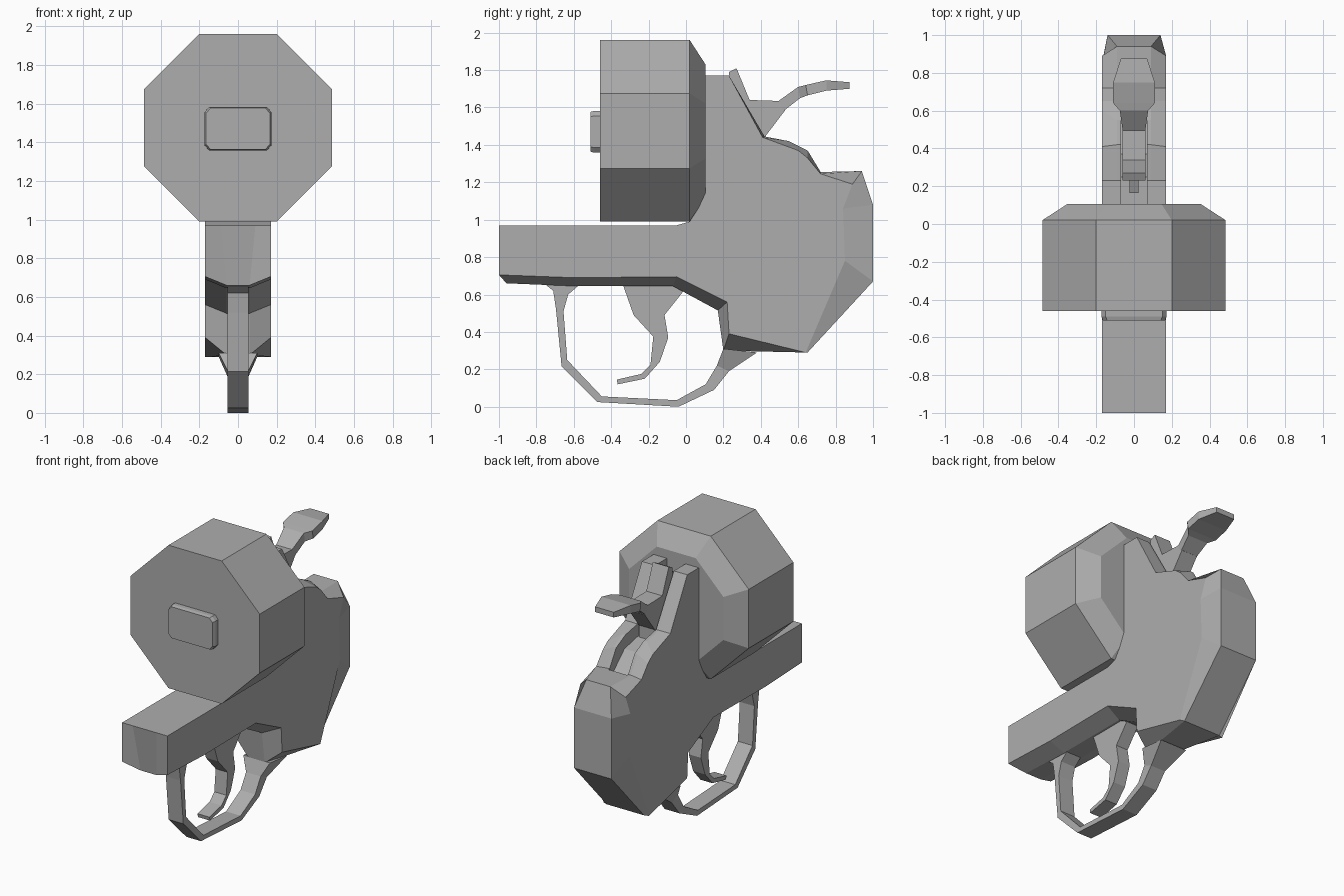
import bpy
import bmesh

cube = bpy.data.objects.get("Cube")
if cube:
    bpy.data.objects.remove(cube)

GREY = (0.42, 0.42, 0.42, 1)
metal = bpy.data.materials.new("plain grey metal")
metal.use_nodes = True
metal.diffuse_color = GREY
metal.node_tree.nodes["Principled BSDF"].inputs["Base Color"].default_value = GREY


def finish(name, bm):
    """Turn a bmesh into a flat shaded grey object."""
    bmesh.ops.recalc_face_normals(bm, faces=bm.faces)
    mesh = bpy.data.meshes.new(name)
    bm.to_mesh(mesh)
    bm.free()
    mesh.materials.append(metal)
    obj = bpy.data.objects.new(name, mesh)
    bpy.context.collection.objects.link(obj)
    return obj


def loft(name, rings):
    """Skin a stack of equal closed rings and cap both ends."""
    bm = bmesh.new()
    loops = [[bm.verts.new(point) for point in ring] for ring in rings]
    count = len(loops[0])
    for lower, upper in zip(loops, loops[1:]):
        for i in range(count):
            j = (i + 1) % count
            bm.faces.new((lower[i], lower[j], upper[j], upper[i]))
    bm.faces.new(loops[0])
    bm.faces.new(loops[-1])
    return finish(name, bm)


def plate(name, outline, half_width):
    """Extrude a side outline across x; half_width maps (y, z) to a width."""
    rings = []
    for side in (-1, 1):
        rings.append([(side * half_width(y, z), y, z) for y, z in outline])
    return loft(name, rings)


def strip(name, upper, lower, half_width):
    """Build a bent bar from matching upper and lower edge paths."""
    rings = []
    for (ya, za), (yb, zb) in zip(upper, lower):
        wa, wb = half_width(ya, za), half_width(yb, zb)
        rings.append([(-wa, ya, za), (wa, ya, za), (wb, yb, zb), (-wb, yb, zb)])
    return loft(name, rings)


# Frame: outer side point (y, z), then inner ridge point (x, y, z)
SIDE = 0.17
frame_rows = [
    (-1, .705, .06, -.96, .66), (-.6, .69, .06, -.6, .645),
    (-.05, .695, .06, -.07, .645), (.22, .56, .06, .17, .515),
    (.23, .39, .06, .2, .3), (.64, .29, .14, .65, .29),
    (.85, .78, .14, 1, .67), (.84, 1.06, .14, 1, 1.08),
    (.89, 1.19, .09, .94, 1.26), (.72, 1.245, .09, .72, 1.255),
    (.65, 1.33, .09, .65, 1.37), (.6, 1.37, .09, .55, 1.42),
    (.41, 1.44, .09, .42, 1.445), (.23, 1.77, .09, .23, 1.77),
    (.1, 1.77, .09, .1, 1.77), (.1, 1.16, .09, .1, 1.16),
    (.02, .99, .09, .02, .99), (-.05, .97, .09, -.05, .97),
    (-1, .97, .09, -1, .97),
]
rings = []
for side in (-1, 1):
    outer = [(side * SIDE, r[0], r[1]) for r in frame_rows]
    inner = [(side * r[2], r[3], r[4]) for r in frame_rows]
    rings += [outer, inner] if side < 0 else [inner, outer]
frame = loft("frame", rings)

# Slot along the top of the frame
slot = plate("slot_cutter", [
    (.05, 1.9), (.05, 1.6), (.25, 1.6), (.37, 1.37),
    (.56, 1.33), (.7, 1.2), (.76, 1.3), (.6, 1.6), (.35, 1.9),
], lambda y, z: 0.07)
slot.hide_render = True
slot.hide_viewport = True
cut = frame.modifiers.new("slot", "BOOLEAN")
cut.operation = "DIFFERENCE"
cut.solver = "EXACT"
cut.object = slot

# Octagonal drum with a chamfered rear edge
MIDDLE = 1.475
corners = [(.2, .485), (.485, .2)]
octagon = (corners + [(x, -z) for x, z in reversed(corners)]
           + [(-x, -z) for x, z in corners]
           + [(-x, z) for x, z in reversed(corners)])


def scaled_ring(points, y, middle, scale):
    return [(x * scale, y, middle + z * scale) for x, z in points]


loft("drum", [scaled_ring(octagon, y, MIDDLE, s)
              for y, s in ((-.46, 1), (.02, 1), (.105, .73))])

# Small clipped-corner block on the drum front
corners = [(.15, .112), (.173, .085)]
clipped = (corners + [(x, -z) for x, z in reversed(corners)]
           + [(-x, -z) for x, z in corners]
           + [(-x, z) for x, z in reversed(corners)])
loft("front_block", [scaled_ring(clipped, y, MIDDLE - .005, s)
                     for y, s in ((-.45, 1), (-.49, 1), (-.51, .95))])

# Guard loop, flared where it joins the grip
strip("guard_loop",
      [(-.76, .66), (-.71, .62), (-.695, .52), (-.665, .215), (-.475, .025),
       (-.04, 0), (.15, .09), (.23, .19), (.38, .29)],
      [(-.56, .66), (-.63, .6), (-.655, .51), (-.635, .25), (-.45, .055),
       (-.05, .035), (.105, .12), (.165, .22), (.2, .31)],
      lambda y, z: 0.1 if y > 0.19 and z > 0.25 else 0.055)

# Curved lever inside the loop
strip("finger_lever",
      [(-.34, .66), (-.28, .49), (-.175, .375), (-.19, .225), (-.24, .175), (-.37, .145)],
      [(.02, .66), (-.115, .49), (-.095, .37), (-.14, .24), (-.22, .15), (-.365, .12)],
      lambda y, z: 0.045)

# Rear striker: head, neck and pin
plate("striker_body", [
    (.23, 1.79), (.27, 1.81), (.34, 1.64), (.49, 1.635),
    (.53, 1.585), (.42, 1.44), (.42, 1.34), (.23, 1.5),
], lambda y, z: 0.06)
plate("striker_pin", [(.165, 1.73), (.24, 1.76), (.24, 1.66), (.165, 1.69)],
      lambda y, z: 0.025)


# Thumb spur widens behind the neck and narrows at its tip
def spur_width(y, z):
    if y < 0.58:
        return 0.06
    if y < 0.62:
        return 0.075
    return 0.11 if y < 0.8 else 0.07


strip("thumb_spur",
      [(.47, 1.635), (.495, 1.635), (.6, 1.71), (.64, 1.72), (.75, 1.745), (.875, 1.735)],
      [(.44, 1.47), (.52, 1.58), (.61, 1.65), (.65, 1.665), (.75, 1.69), (.875, 1.7)],
      spur_width)
